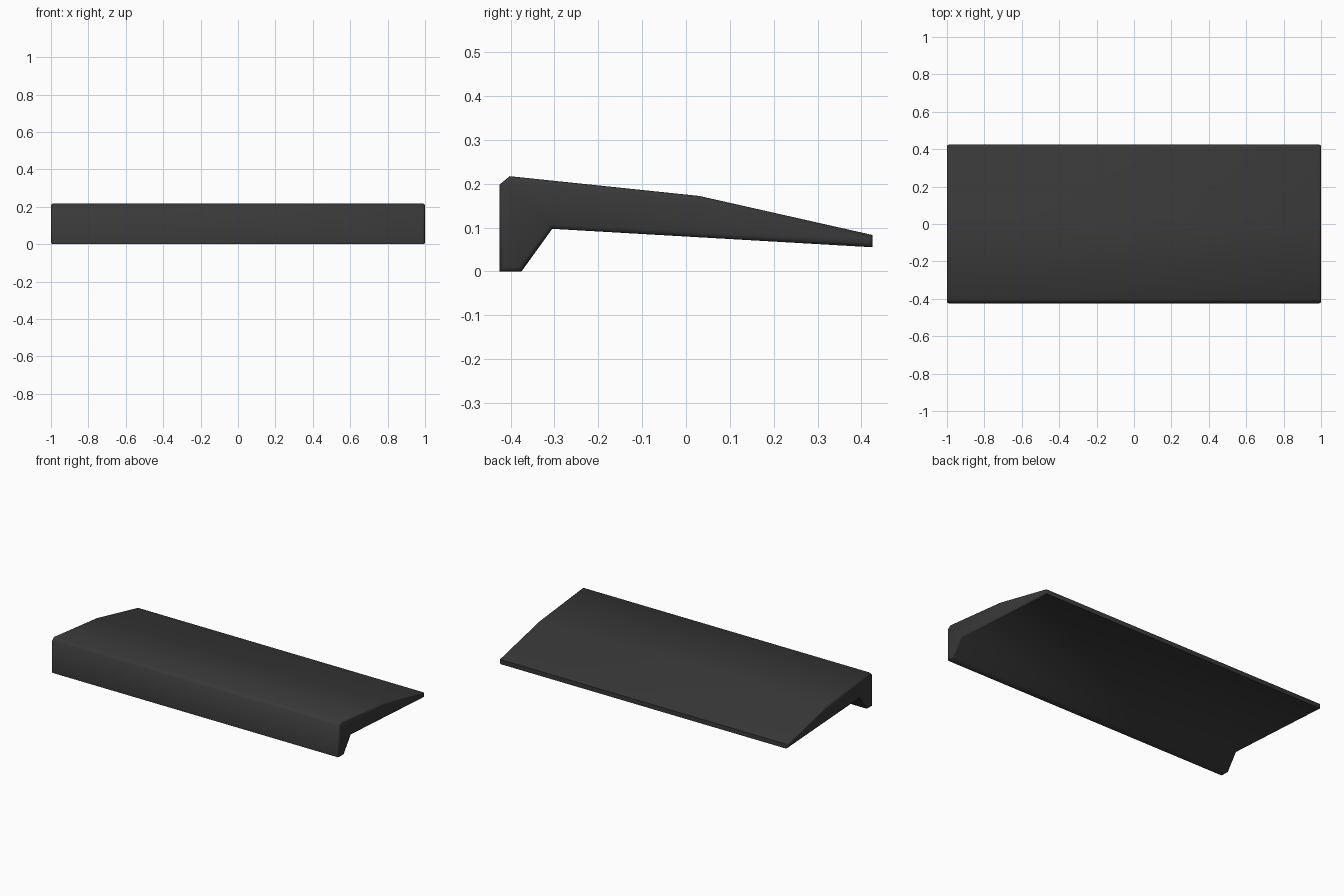
import bpy, bmesh, math

if "Cube" in bpy.data.objects:
    bpy.data.objects.remove(bpy.data.objects["Cube"])

# Single dark grey colour
mat = bpy.data.materials.new("dark grey")
mat.diffuse_color = (0.04, 0.04, 0.04, 1)
mat.use_nodes = True
mat.node_tree.nodes["Principled BSDF"].inputs["Base Color"].default_value = mat.diffuse_color

# Side profile (y, z): front lip, sloped underside, thin back edge, two-slope top
profile = [(-0.425, 0), (-0.375, 0), (-0.305, 0.097), (0.425, 0.055),
           (0.425, 0.083), (0.03, 0.172), (-0.402, 0.217), (-0.425, 0.198)]

bm = bmesh.new()
cap = bm.faces.new([bm.verts.new((-1, y, z)) for y, z in profile])
ext = bmesh.ops.extrude_face_region(bm, geom=[cap])
bmesh.ops.translate(bm, vec=(2, 0, 0),
                    verts=[g for g in ext["geom"] if isinstance(g, bmesh.types.BMVert)])
bmesh.ops.recalc_face_normals(bm, faces=bm.faces)

# Small rounded border around both end caps
rim = [e for e in bm.edges if abs(e.verts[0].co.x - e.verts[1].co.x) < 0.01]
bmesh.ops.bevel(bm, geom=rim, offset=0.01, segments=2, profile=0.5,
                affect='EDGES', clamp_overlap=True)
bmesh.ops.recalc_face_normals(bm, faces=bm.faces)

mesh = bpy.data.meshes.new("sloped_ledge")
bm.to_mesh(mesh)
bm.free()
mesh.materials.append(mat)
ledge = bpy.data.objects.new("sloped_ledge", mesh)
bpy.context.collection.objects.link(ledge)

# Smooth shading, keeping hard corners crisp
bpy.context.view_layer.objects.active = ledge
ledge.select_set(True)
bpy.ops.object.shade_smooth_by_angle(angle=math.radians(60))
